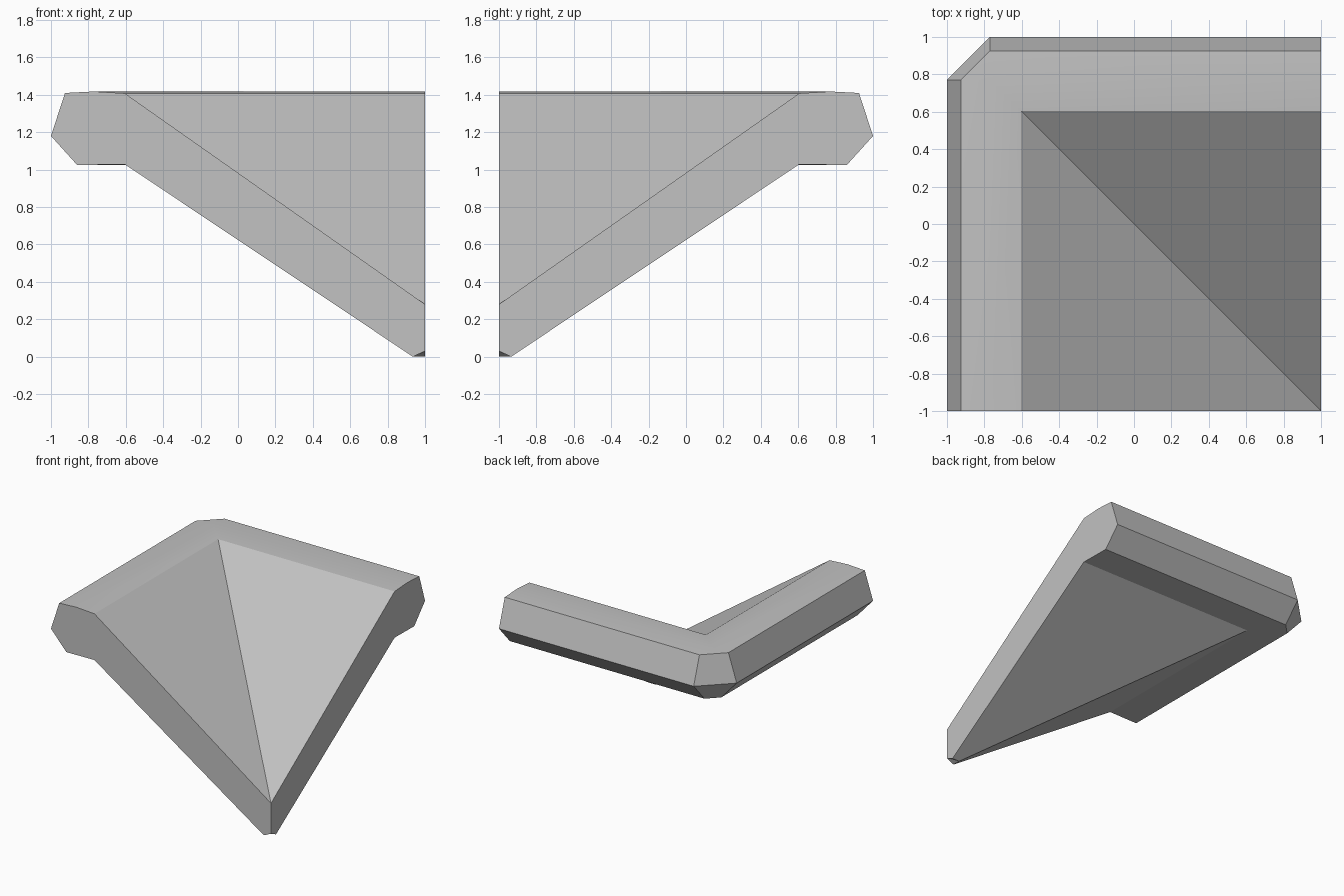
import bpy, bmesh, math

cube = bpy.data.objects.get("Cube")
if cube:
    bpy.data.objects.remove(cube, do_unlink=True)

# Single grey material
GREY = (0.54, 0.54, 0.54, 1.0)
mat = bpy.data.materials.new("Plain grey")
mat.use_nodes = True
mat.diffuse_color = GREY
bsdf = next(n for n in mat.node_tree.nodes if n.type == "BSDF_PRINCIPLED")
bsdf.inputs["Base Color"].default_value = GREY
bsdf.inputs["Roughness"].default_value = 0.8

# Cross-section as (offset across the arm, height): rim, inner slope, tip, underside
profile = [
    (-1.0, 1.18), (-0.925, 1.41), (-0.77, 1.418), (-0.605, 1.408),
    (1.0, 0.28), (1.0, 0.03), (0.935, 0.0), (-0.605, 1.028), (-0.86, 1.025),
]
CHAMFER = 0.77   # where the outer corner starts to be cut off


def stations(d, z):
    """Points of one profile corner along the L-shaped path."""
    c = min(-d, CHAMFER)
    return [(d, -1, z), (d, c, z), (-c, -d, z), (1, -d, z)]


# Sweep the profile around the mitred corner
bm = bmesh.new()
rows = [[bm.verts.new(p) for p in stations(d, z)] for d, z in profile]
for i, a in enumerate(rows):
    b = rows[(i + 1) % len(rows)]
    for s in range(3):
        bm.faces.new((a[s], a[s + 1], b[s + 1], b[s]))

# Flat end caps on the two cut sides
bm.faces.new([r[0] for r in rows])
bm.faces.new([r[-1] for r in reversed(rows)])

# Join the coincident mitre and tip points
bmesh.ops.remove_doubles(bm, verts=bm.verts, dist=0.001)
bmesh.ops.recalc_face_normals(bm, faces=bm.faces)

mesh = bpy.data.meshes.new("sloped_corner")
bm.to_mesh(mesh)
bm.free()
mesh.materials.append(mat)
corner = bpy.data.objects.new("sloped_corner", mesh)
bpy.context.collection.objects.link(corner)

# Soft rim crown, crisp edges elsewhere
bpy.ops.object.select_all(action="DESELECT")
corner.select_set(True)
bpy.context.view_layer.objects.active = corner
bpy.ops.object.shade_smooth_by_angle(angle=math.radians(20))
